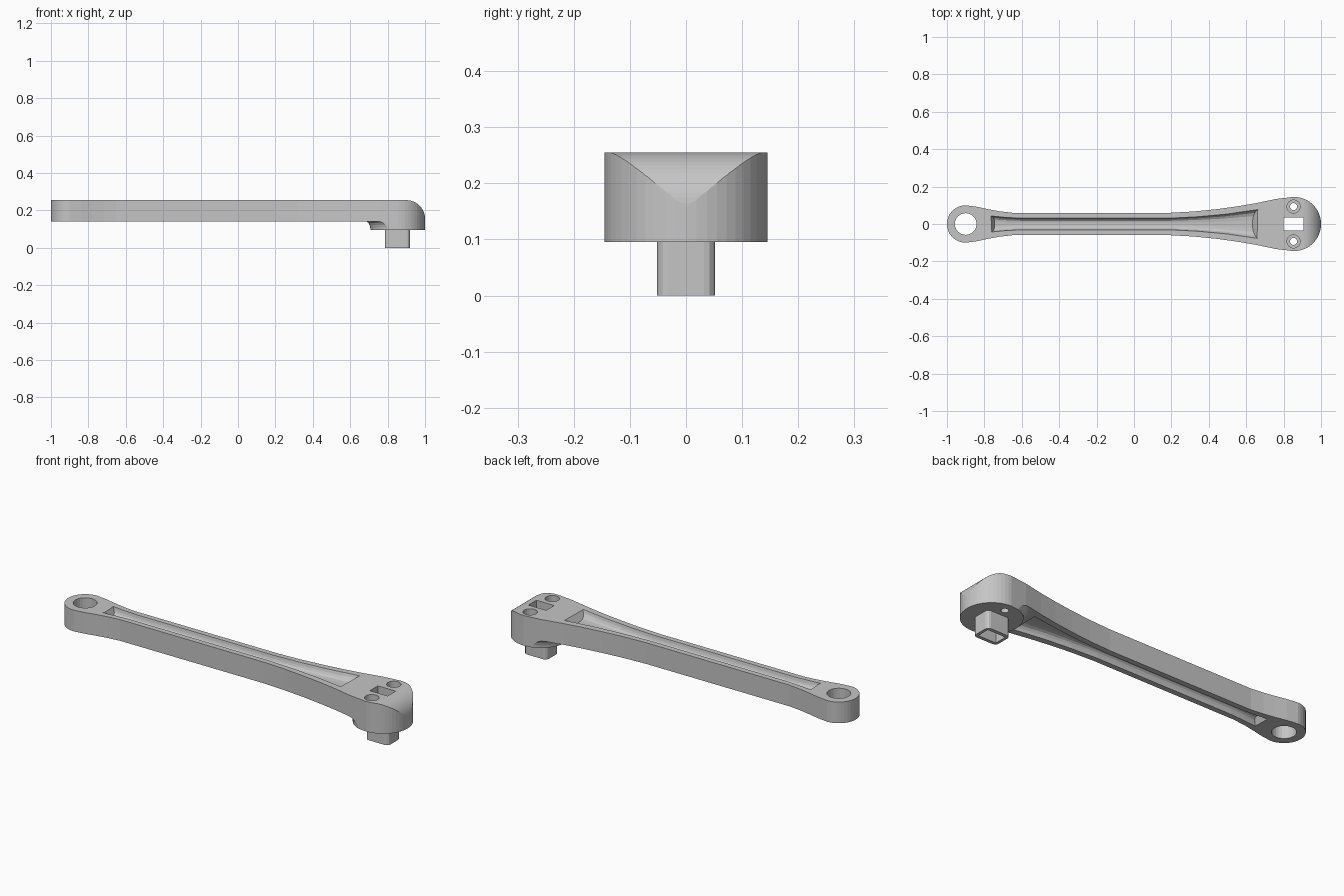
import bpy, bmesh
from math import sin, cos, pi, sqrt

if "Cube" in bpy.data.objects:
    bpy.data.objects.remove(bpy.data.objects["Cube"])

metal = bpy.data.materials.new("grey_metal")
metal.use_nodes = True
metal.diffuse_color = (0.56, 0.56, 0.56, 1)
metal.node_tree.nodes["Principled BSDF"].inputs["Base Color"].default_value = (0.56, 0.56, 0.56, 1)

HEAD, EYE = 0.855, -0.9           # centres of the two rounded ends
TOP, UNDER, BOSS = 0.255, 0.142, 0.095


def finish(name, bm):
    bmesh.ops.recalc_face_normals(bm, faces=bm.faces)
    mesh = bpy.data.meshes.new(name)
    bm.to_mesh(mesh)
    bm.free()
    mesh.materials.append(metal)
    ob = bpy.data.objects.new(name, mesh)
    bpy.context.collection.objects.link(ob)
    return ob


def loft(name, rings):
    """Closed solid from rings of equal length, capped at both ends."""
    bm = bmesh.new()
    loops = [[bm.verts.new(p) for p in ring] for ring in rings]
    n = len(loops[0])
    for a, b in zip(loops, loops[1:]):
        for i in range(n):
            j = (i + 1) % n
            bm.faces.new((a[i], a[j], b[j], b[i]))
    bm.faces.new(loops[0])
    bm.faces.new(loops[-1])
    return finish(name, bm)


def prism(name, pts, z0, z1):
    return loft(name, [[(x, y, z) for x, y in pts] for z in (z0, z1)])


def arc(cx, cy, r, a0, a1, n):
    return [(cx + r * cos(a0 + (a1 - a0) * i / n), cy + r * sin(a0 + (a1 - a0) * i / n))
            for i in range(n + 1)]


def circle(cx, cy, r, n=24):
    return arc(cx, cy, r, 0, 2 * pi, n)[:-1]


def rect(x0, x1, y0, y1):
    return [(x0, y0), (x1, y0), (x1, y1), (x0, y1)]


def combine(ob, other, operation):
    mod = ob.modifiers.new("combine", "BOOLEAN")
    mod.operation, mod.object, mod.solver = operation, other, "EXACT"
    deps = bpy.context.evaluated_depsgraph_get()
    mesh = bpy.data.meshes.new_from_object(ob.evaluated_get(deps))
    ob.modifiers.clear()
    ob.data = mesh
    bpy.data.objects.remove(other)


def interp(table, x):
    for (x0, w0), (x1, w1) in zip(table, table[1:]):
        if x <= x1:
            return w0 + (w1 - w0) * max(0, x - x0) / (x1 - x0)
    return table[-1][1]


# Arm outline: flared sides joining the two round ends
side = [(-0.84, 0.092), (-0.78, 0.079), (-0.72, 0.068), (-0.65, 0.06), (0.195, 0.06),
        (0.32, 0.067), (0.44, 0.079), (0.55, 0.094), (0.65, 0.111), (0.76, 0.134)]
outline = (side + arc(HEAD, 0, 0.145, pi / 2, -pi / 2, 24)
           + [(x, -y) for x, y in reversed(side)]
           + arc(EYE, 0, 0.1, -pi / 2, -3 * pi / 2, 18))
arm = prism("crank_arm", outline, BOSS, TOP)

# Underside relief, leaving a flared round boss below the head
relief = prism("relief_cutter", rect(-1.2, HEAD, -0.3, 0.3), 0, UNDER)
flare = [(0.147, -0.05), (0.147, BOSS)]
flare += [(0.172 - 0.025 * cos(t * pi / 10), BOSS + 0.047 * sin(t * pi / 10)) for t in range(1, 6)]
flare += [(0.172, 0.2)]
combine(relief, loft("boss_shape", [[(x, y, z) for x, y in circle(HEAD, 0, r, 64)]
                                    for r, z in flare]), "DIFFERENCE")
combine(arm, relief, "DIFFERENCE")

# Rounded top of the head end
curve = [(0.9 + 0.1 * sin(a * pi / 32), 0.155 + 0.1 * cos(a * pi / 32)) for a in range(17)]
section = [(0.9, 0.3)] + curve + [(1.1, 0.155), (1.1, 0.3)]
combine(arm, loft("nose_cutter", [[(x, y, z) for x, z in section] for y in (-0.3, 0.3)]),
        "DIFFERENCE")

# Long grooves on both faces, with ends concentric to the round ends
groove_width = [(-0.77, 0.043), (-0.7, 0.036), (-0.62, 0.031), (0.2, 0.031),
                (0.35, 0.039), (0.5, 0.053), (0.66, 0.077)]
stations = [-0.77, -0.735, -0.7, -0.66, -0.62, -0.2, 0.2, 0.28, 0.35, 0.42, 0.5, 0.58, 0.66]
half = [(1, -0.3), (1, 0), (0.9, 0.45), (0.77, 0.75), (0.55, 0.94), (0.25, 1)]
wall = half + [(-t, d) for t, d in reversed(half)]


def groove(name, face, direction, depth=0.034):
    rings = []
    for s in stations:
        u = (s - stations[0]) / (stations[-1] - stations[0])
        ring = []
        for t, d in wall:
            y = t * interp(groove_width, s)
            inset = 0.4 * depth * max(d, 0)
            x0 = EYE + sqrt(0.142 ** 2 - y * y) + inset
            x1 = HEAD - sqrt(0.208 ** 2 - y * y) - inset
            ring.append((x0 + (x1 - x0) * u, y, face + direction * depth * d))
        rings.append(ring)
    return loft(name, rings)


combine(arm, groove("top_groove_cutter", TOP, -1), "DIFFERENCE")
combine(arm, groove("bottom_groove_cutter", UNDER, 1), "DIFFERENCE")

# Rounded square post under the head
post = []
for cx, cy, a in ((0.9, 0.032, 0), (0.805, 0.032, 1), (0.805, -0.032, 2), (0.9, -0.032, 3)):
    post += arc(cx, cy, 0.02, a * pi / 2, (a + 1) * pi / 2, 3)
combine(arm, prism("post", post, 0, 0.12), "UNION")

# Through slot, eye hole and counterbored screw holes
combine(arm, prism("slot_cutter", rect(0.8, 0.905, -0.034, 0.034), -0.1, 0.4), "DIFFERENCE")
combine(arm, prism("eye_cutter", circle(EYE, 0, 0.058), 0, 0.4), "DIFFERENCE")
for s in (-1, 1):
    combine(arm, prism("screw_cutter", circle(0.853, s * 0.093, 0.019, 16), 0, 0.4), "DIFFERENCE")
    combine(arm, prism("counterbore_cutter", circle(0.853, s * 0.093, 0.035), 0.195, 0.4),
            "DIFFERENCE")
